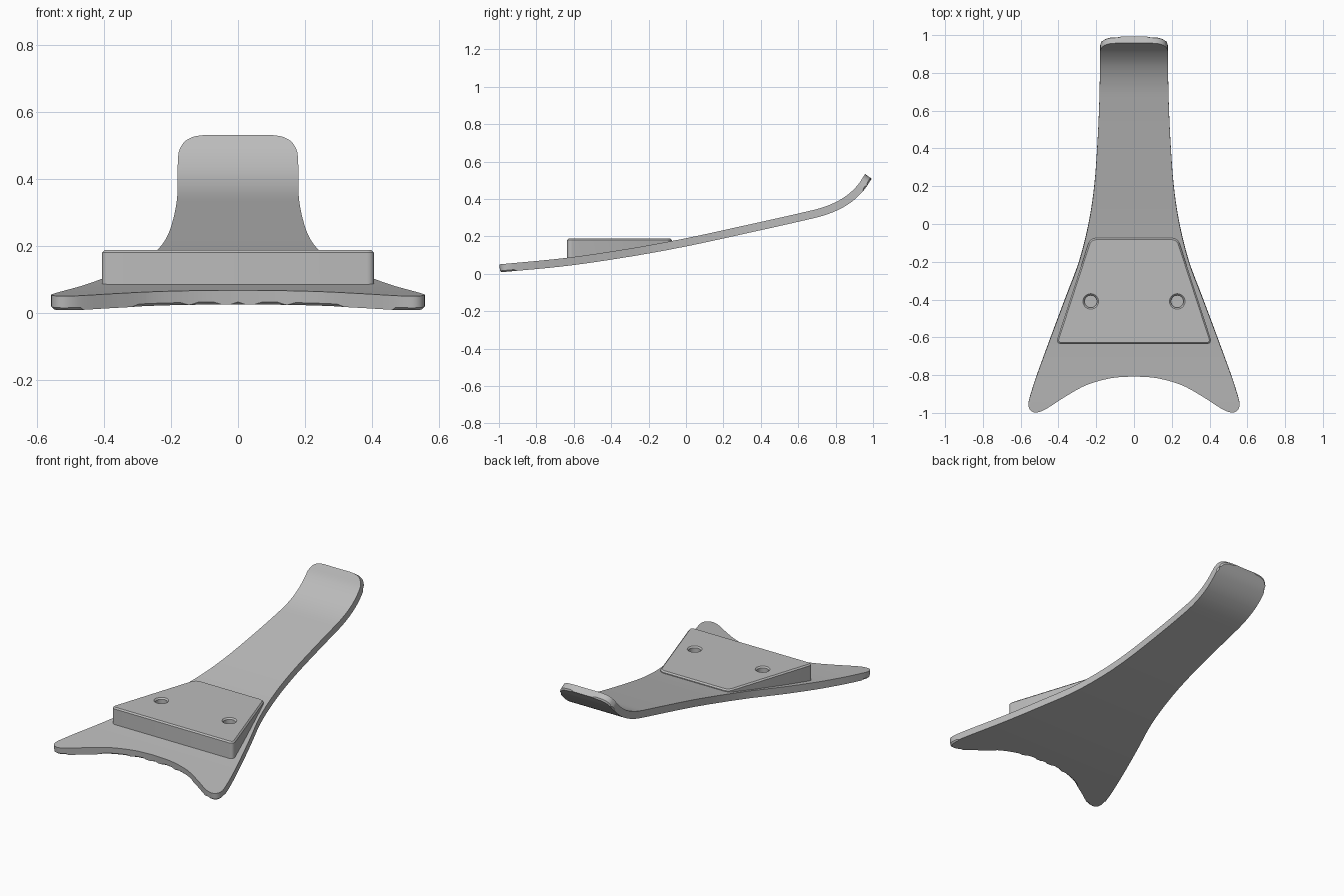
import bpy, bmesh, math
from mathutils import Vector

cube = bpy.data.objects.get("Cube")
if cube:
    bpy.data.objects.remove(cube)

THICK = 0.043   # plate thickness
RIM = 0.008     # small edge chamfer

grey = bpy.data.materials.new("light_grey")
grey.use_nodes = True
grey.diffuse_color = (0.5, 0.5, 0.5, 1)
grey.node_tree.nodes["Principled BSDF"].inputs["Base Color"].default_value = grey.diffuse_color


def smooth_path(points, steps):
    """Catmull-Rom curve through 2D points."""
    p = [Vector(q) for q in points]
    p = [2 * p[0] - p[1]] + p + [2 * p[-1] - p[-2]]
    out = []
    for a, b, c, d in zip(p, p[1:], p[2:], p[3:]):
        for i in range(steps):
            t = i / steps
            out.append(0.5 * (2 * b + (c - a) * t + (2 * a - 5 * b + 4 * c - d) * t ** 2
                              + (3 * b - a - 3 * c + d) * t ** 3))
    return out + [p[-2]]


def make_object(name, bm):
    bmesh.ops.recalc_face_normals(bm, faces=bm.faces)
    mesh = bpy.data.meshes.new(name)
    bm.to_mesh(mesh)
    bm.free()
    mesh.materials.append(grey)
    ob = bpy.data.objects.new(name, mesh)
    bpy.context.collection.objects.link(ob)
    return ob


def shade(ob):
    bpy.ops.object.select_all(action='DESELECT')
    ob.select_set(True)
    bpy.context.view_layer.objects.active = ob
    bpy.ops.object.shade_smooth_by_angle(angle=math.radians(32))


def extrude_outline(bm, points, z0, z1):
    face = bm.faces.new([bm.verts.new((x, y, z0)) for x, y in points])
    res = bmesh.ops.extrude_face_region(bm, geom=[face])
    for v in res["geom"]:
        if isinstance(v, bmesh.types.BMVert):
            v.co.z = z1


def chamfer(bm, z, width):
    rim = [e for e in bm.edges if all(abs(v.co.z - z) < 1e-5 for v in e.verts)]
    bmesh.ops.bevel(bm, geom=rim, offset=width, segments=1, affect='EDGES')


# Side curve of the plate's upper surface, as (y, z), with running length
side = smooth_path([(-1, .05), (-.64, .085), (-.3, .135), (0, .19), (.3, .255), (.6, .322),
                    (.74, .358), (.84, .405), (.91, .465), (.957, .532)], 8)
run = [0.0]
for a, b in zip(side, side[1:]):
    run.append(run[-1] + (b - a).length)
total = run[-1]


def length_at(y):
    for i in range(len(side) - 1):
        if side[i + 1].x >= y:
            f = (y - side[i].x) / (side[i + 1].x - side[i].x)
            return run[i] + f * (run[i + 1] - run[i])
    return total


def tangent(i):
    return (side[min(i + 1, len(side) - 1)] - side[max(i - 1, 0)]).normalized()


def bend(co):
    """Carry a flat point (x, length, depth) onto the side curve."""
    i = 0
    while i < len(run) - 2 and run[i + 1] < co.y:
        i += 1
    f = (co.y - run[i]) / (run[i + 1] - run[i])
    p = side[i].lerp(side[i + 1], f)
    t = tangent(i).lerp(tangent(i + 1), f).normalized()
    return Vector((co.x, p.x - t.y * co.z, p.y + t.x * co.z))


# Flared plate: half outline from the concave front, round the tip, to the hook end
half = [(0, -.807), (.12, -.816), (.25, -.852), (.36, -.912), (.45, -.97), (.495, -.993),
        (.53, -.997), (.553, -.98), (.558, -.945), (.54, -.88), (.51, -.79), (.44, -.6),
        (.365, -.4), (.29, -.2), (.24, 0), (.21, .2), (.192, .45), (.182, .7)]
half = [(x, length_at(y)) for x, y in half]
half += [(.18, total - .1), (.172, total - .045), (.147, total - .013), (.1, total), (0, total)]
half = smooth_path(half, 5)
outline = [tuple(p) for p in half] + [(-p.x, p.y) for p in half[-2:0:-1]]

bm = bmesh.new()
extrude_outline(bm, outline, 0, -THICK)
chamfer(bm, -THICK, RIM)
bmesh.ops.triangulate(bm, faces=bm.faces)
for s in run[1:-1]:
    bmesh.ops.bisect_plane(bm, geom=bm.verts[:] + bm.edges[:] + bm.faces[:],
                           plane_co=(0, s, 0), plane_no=(0, 1, 0), dist=1e-5)
for v in bm.verts:
    v.co = bend(v.co)
shade(make_object("curved_plate", bm))

# Mounting block with rounded corners, its underside sunk into the plate
TOP = 0.188
bm = bmesh.new()
extrude_outline(bm, [(-.415, -.635), (.415, -.635), (.232, -.075), (-.232, -.075)], 0, TOP)
upright = [e for e in bm.edges if abs(e.verts[0].co.z - e.verts[1].co.z) > .1]
bmesh.ops.bevel(bm, geom=upright, offset=.03, segments=6, profile=.5, affect='EDGES')
chamfer(bm, TOP, RIM)
for v in bm.verts:
    if v.co.z < .01:
        v.co.z = .065 + (v.co.y + .635) * .16
block = make_object("mounting_block", bm)

# Two blind screw holes with chamfered mouths
for sign in (-1, 1):
    bm = bmesh.new()
    rings = []
    for r, z in ((.033, TOP - .035), (.033, TOP - .008), (.041, TOP), (.041, TOP + .05)):
        rings.append([bm.verts.new((sign * .229 + r * math.cos(a), -.41 + r * math.sin(a), z))
                      for a in (math.tau * k / 32 for k in range(32))])
    for low, high in zip(rings, rings[1:]):
        for k in range(32):
            n = (k + 1) % 32
            bm.faces.new((low[k], low[n], high[n], high[k]))
    bm.faces.new(rings[0])
    bm.faces.new(rings[-1])
    cutter = make_object("hole_cutter", bm)
    cutter.hide_render = True
    bpy.context.view_layer.objects.active = block
    mod = block.modifiers.new("screw_hole", 'BOOLEAN')
    mod.operation = 'DIFFERENCE'
    mod.solver = 'EXACT'
    mod.object = cutter
    bpy.ops.object.modifier_apply(modifier=mod.name)
    bpy.data.objects.remove(cutter)
shade(block)
